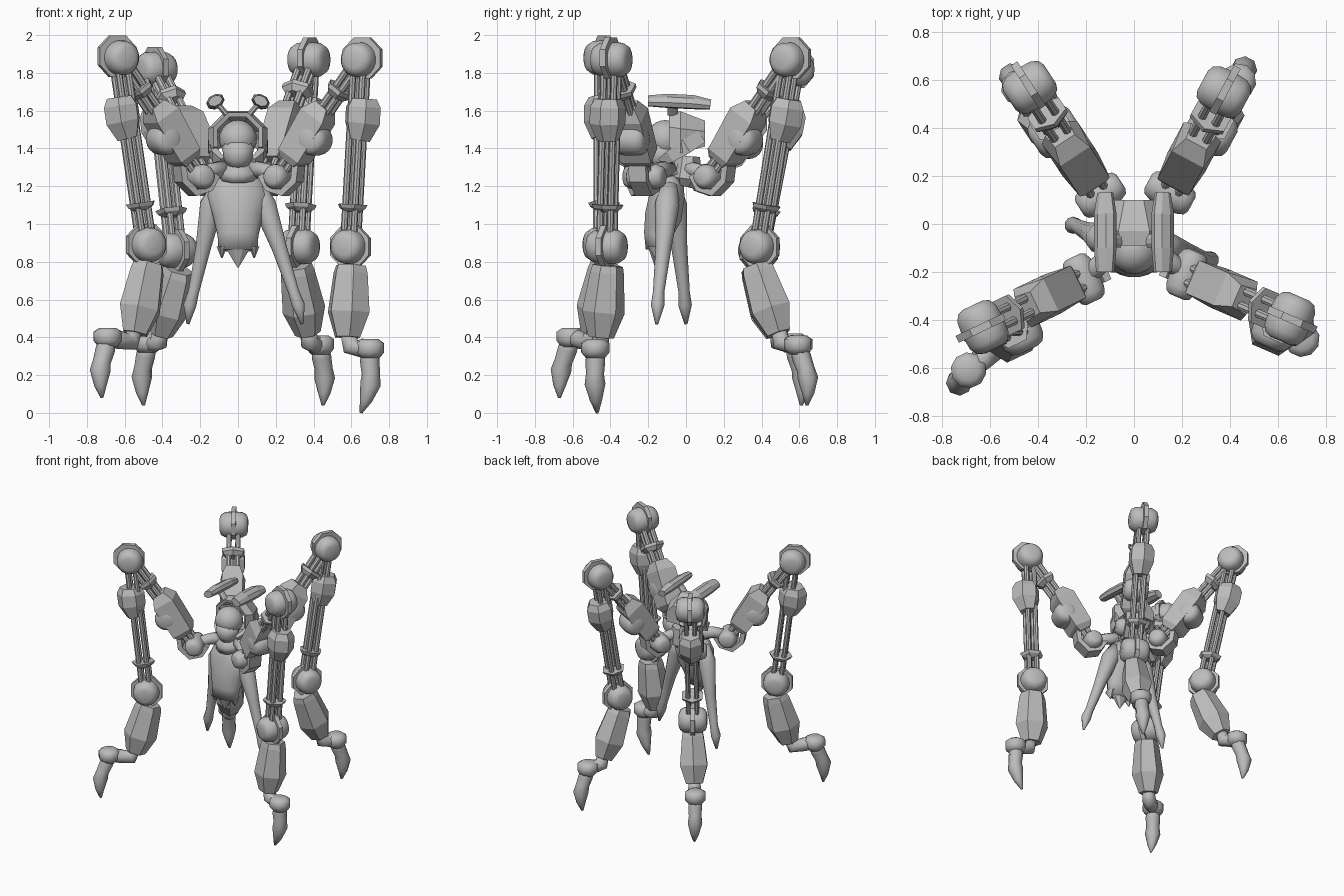
import bpy, bmesh, math
from mathutils import Vector as V

old = bpy.data.objects.get("Cube")
if old:
    bpy.data.objects.remove(old, do_unlink=True)

grey = bpy.data.materials.new("plain grey")
grey.use_nodes = True
COLOR = (0.5, 0.5, 0.5, 1)
grey.diffuse_color = COLOR
grey.node_tree.nodes["Principled BSDF"].inputs["Base Color"].default_value = COLOR


def finish(bm, name, smooth=False):
    bmesh.ops.recalc_face_normals(bm, faces=bm.faces)
    for f in bm.faces:
        f.smooth = smooth
    me = bpy.data.meshes.new(name)
    bm.to_mesh(me)
    bm.free()
    me.materials.append(grey)
    ob = bpy.data.objects.new(name, me)
    bpy.context.collection.objects.link(ob)
    return ob


def add_loft(bm, path, radii, sides, ref, taper=0.0):
    """Skin rings along a path; radii are (across, deep), ref is the across direction."""
    path = [V(p) for p in path]
    rings = []
    for i, p in enumerate(path):
        t = (path[min(i + 1, len(path) - 1)] - path[max(i - 1, 0)]).normalized()
        a = (V(ref) - t * V(ref).dot(t)).normalized()
        b = t.cross(a)
        rx, ry = radii[i] if isinstance(radii[i], tuple) else (radii[i], radii[i])
        ring = []
        for k in range(sides):
            q = 2 * math.pi * (k + 0.5) / sides
            wide = 1 + taper * math.sin(q)
            ring.append(bm.verts.new(p + a * rx * wide * math.cos(q) + b * ry * math.sin(q)))
        rings.append(ring)
    for r, s in zip(rings, rings[1:]):
        for k in range(sides):
            n = (k + 1) % sides
            bm.faces.new((r[k], r[n], s[n], s[k]))
    bm.faces.new(rings[0])
    bm.faces.new(rings[-1])


def loft(name, path, radii, sides, ref, smooth=False, taper=0.0):
    bm = bmesh.new()
    add_loft(bm, path, radii, sides, ref, taper)
    return finish(bm, name, smooth)


def ball(name, c, r):
    bm = bmesh.new()
    bmesh.ops.create_uvsphere(bm, u_segments=20, v_segments=12, radius=r)
    bmesh.ops.translate(bm, verts=bm.verts, vec=c)
    return finish(bm, name, True)


def joint(name, c, r, n, gap, ring, shift=V((0, 0, 0))):
    """Barrel of two round lobes, split by an octagonal plate."""
    half = [(1, 0.5), (0.9, 0.78), (0.62, 0.96), (0.25, 1)]
    prof = [(-u, w) for u, w in half] + half[::-1]
    loft(name + "_barrel", [c + n * u * (r + gap) for u, _ in prof],
         [r * w for _, w in prof], 20, (0, 0, 1), True)
    if ring:
        d = c + shift
        loft(name + "_plate", [d - n * 0.016, d + n * 0.016], [ring, ring], 8, (0, 0, 1))


def rods(name, a, b, n, spread, r, deep):
    bm = bmesh.new()
    m = (b - a).cross(n).normalized()
    for u in (-1, 1):
        for v in (-1, 1):
            o = n * u * spread + m * v * deep
            add_loft(bm, [a + o, b + o], [r, r], 8, n)
    finish(bm, name)


def leg(name, hip, knee, low, shin_end, ankle, tip):
    hip, knee, low, shin_end, ankle, tip = map(V, (hip, knee, low, shin_end, ankle, tip))
    out = V((knee.x - hip.x, knee.y - hip.y, 0)).normalized()
    n = V((-out.y, out.x, 0))
    up = V((0, 0, 1))
    # Hip joint and cradle beneath it
    joint(name + "_hip", hip, 0.068, n, 0.035, 0)
    loft(name + "_hip_cradle", [hip - out * 0.09 + up * 0.01, hip - out * 0.05 - up * 0.06,
         hip + out * 0.03 - up * 0.085, hip + out * 0.1 - up * 0.02, hip + out * 0.11 + up * 0.06],
         [(0.07, 0.025)] * 5, 4, n)
    # Upper arm: armoured box, side ball, rods and collar
    arm = lambda t: hip.lerp(knee, t)
    lift = (up * 0.6 - out * 0.8) * 0.02
    loft(name + "_arm_box", [arm(0.13), arm(0.18), arm(0.5) + lift, arm(0.59) + lift],
         [(0.08, 0.07), (0.115, 0.1), (0.115, 0.11), (0.075, 0.06)], 4, n, taper=-0.12)
    joint(name + "_arm_ball", arm(0.37) + out * 0.03 - up * 0.035, 0.083, n, 0.005, 0)
    rods(name + "_arm_rods", arm(0.05), arm(0.97), n, 0.032, 0.019, 0.02)
    loft(name + "_arm_collar", [arm(0.69), arm(0.73), arm(0.76)],
         [(0.06, 0.05), (0.09, 0.075), (0.09, 0.075)], 6, n)
    # Knee, long forearm rods, block and flange
    joint(name + "_knee", knee, 0.093, n, 0.008, 0.118, out * 0.01 + up * 0.008)
    fore = lambda t: knee.lerp(low, t)
    rods(name + "_fore_rods", fore(0.04), fore(0.97), n, 0.03, 0.018, 0.028)
    off = out * 0.03
    loft(name + "_fore_block", [fore(0.21) + off, fore(0.255) + off, fore(0.34) + off, fore(0.43) + off * 0.6],
         [(0.07, 0.075), (0.095, 0.1), (0.095, 0.1), (0.06, 0.06)], 6, n)
    loft(name + "_fore_flange", [fore(0.775), fore(0.795), fore(0.815)],
         [(0.085, 0.085), (0.075, 0.075), (0.045, 0.045)], 6, n)
    joint(name + "_low_joint", low, 0.093, n, 0.008, 0.12)
    # Shin armour
    lean = V((shin_end.x - low.x, shin_end.y - low.y, 0))
    top = low - up * 0.1 - lean * 0.2
    shin = lambda t: top.lerp(shin_end, t)
    loft(name + "_shin", [top, shin(0.1), shin(0.65), shin_end],
         [(0.08, 0.085), (0.088, 0.098), (0.112, 0.12), (0.068, 0.072)], 6, n)
    # Ankle tube, pad and claw
    toe = ankle - shin_end
    loft(name + "_ankle", [shin_end + up * 0.03, shin_end + toe * 0.15 - up * 0.04, shin_end + toe * 0.6 - up * 0.02, ankle],
         [0.04, 0.05, 0.05, 0.045], 10, n, True)
    loft(name + "_foot_pad", [ankle + up * 0.05, ankle + up * 0.03, ankle - up * 0.02, ankle - up * 0.05],
         [0.045, 0.075, 0.075, 0.05], 10, n, True)
    flat = V((toe.x, toe.y, 0)).normalized()
    claw = lambda t, o: ankle.lerp(tip, t) + flat * o
    loft(name + "_claw", [claw(0, 0), claw(0.2, 0.008), claw(0.4, 0.024), claw(0.55, 0.03), claw(0.8, 0.018), tip],
         [0.045, 0.052, 0.048, 0.055, 0.033, 0.008], 8, n, True)
    # Link from harness to hip
    root = V((hip.x * 0.3, -0.05 + hip.y * 0.2, 1.29))
    loft(name + "_link", [root, root.lerp(hip, 0.5) + up * 0.015, hip], [0.05, 0.04, 0.045], 10, up, True)


leg("front_right_leg", (-0.21, -0.23, 1.25), (-0.63, -0.43, 1.88), (-0.485, -0.435, 0.89),
    (-0.545, -0.49, 0.42), (-0.69, -0.61, 0.40), (-0.72, -0.67, 0.08))
leg("front_left_leg", (0.22, -0.21, 1.25), (0.65, -0.395, 1.87), (0.595, -0.42, 0.88),
    (0.58, -0.45, 0.40), (0.70, -0.48, 0.34), (0.65, -0.47, 0.0))
leg("back_left_leg", (0.15, 0.13, 1.25), (0.375, 0.55, 1.87), (0.32, 0.39, 0.88),
    (0.37, 0.49, 0.42), (0.435, 0.595, 0.36), (0.45, 0.64, 0.04))
leg("back_right_leg", (-0.14, 0.12, 1.25), (-0.435, 0.57, 1.82), (-0.33, 0.385, 0.86),
    (-0.41, 0.48, 0.42), (-0.48, 0.57, 0.37), (-0.5, 0.61, 0.04))

# Torso with pointed hem
X = (1, 0, 0)
loft("torso", [(0, -0.09, 1.27), (0, -0.09, 1.23), (0, -0.1, 1.15), (0, -0.12, 1.04), (0, -0.15, 0.94), (0, -0.16, 0.86)],
     [(0.07, 0.05), (0.13, 0.08), (0.165, 0.095), (0.135, 0.1), (0.11, 0.075), (0.105, 0.055)], 16, X, True)
for x, drop, w in ((-0.085, 0.82, 0.03), (0, 0.77, 0.075), (0.085, 0.82, 0.03)):
    loft("hem_point", [(x, -0.16, 0.88), (x, -0.16, drop)], [(w, 0.045), 0.004], 8, X)

# Hanging arms
for name, pts in (("right_arm", [(-0.09, -0.08, 1.2), (-0.14, -0.06, 1.1), (-0.185, -0.035, 0.87), (-0.235, -0.01, 0.64), (-0.255, -0.005, 0.57), (-0.265, 0, 0.47)]),
                  ("left_arm", [(0.09, -0.09, 1.2), (0.14, -0.1, 1.1), (0.22, -0.12, 0.87), (0.295, -0.145, 0.64), (0.32, -0.15, 0.57), (0.34, -0.155, 0.47)])):
    loft(name, pts, [0.05, 0.065, 0.042, 0.03, 0.036, 0.008], 10, X, True)

# Neck, collar, head
loft("neck", [(0, -0.07, 1.2), (0, -0.09, 1.4)], [0.055, 0.055], 12, X, True)
loft("collar", [(0, -0.09, 1.25), (0, -0.1, 1.28), (0, -0.1, 1.32)], [0.11, 0.1, 0.065], 12, X, True)
ball("head", (0, -0.11, 1.45), 0.1)
loft("jaw", [(0, -0.12, 1.3), (0, -0.13, 1.34), (0, -0.12, 1.42)], [0.05, 0.075, 0.09], 14, X, True)
loft("harness", [(0, -0.01, 1.2), (0, 0.0, 1.24), (0, 0.01, 1.36)], [(0.09, 0.06), (0.13, 0.09), (0.1, 0.07)], 8, X)

# Hood: open half-octagon shell, narrowing to the back
bm = bmesh.new()
rows = []
for y, z, r in ((-0.09, 1.46, 0.14), (-0.03, 1.44, 0.17), (0.10, 1.45, 0.105)):
    rows.append([bm.verts.new((r * math.cos(q), y, z + r * math.sin(q)))
                 for q in (math.pi * (k / 4 - 0.125) for k in range(6))])
for a, b in zip(rows, rows[1:]):
    for k in range(5):
        bm.faces.new((a[k], a[k + 1], b[k + 1], b[k]))
bm.faces.new(rows[-1])
hood = finish(bm, "hood")
mod = hood.modifiers.new("thickness", 'SOLIDIFY')
mod.thickness = 0.025
for s in (-1, 1):
    loft("hood_cheek", [(s * 0.1, 0.08, 1.46), (s * 0.14, 0.0, 1.41), (s * 0.12, -0.08, 1.36), (s * 0.08, -0.13, 1.33)],
         [(0.02, 0.05), (0.025, 0.055), (0.025, 0.045), (0.02, 0.03)], 4, X)
    # Tilted crest bars on short stems
    x = s * 0.12
    tilt = (1, 0, -s * 0.5)
    loft("crest_bar", [(x, -0.2, 1.652), (x, -0.1, 1.652), (x, 0.04, 1.645), (x, 0.13, 1.632)],
         [(0.04, 0.027), (0.05, 0.035), (0.05, 0.035), (0.035, 0.025)], 8, tilt)
    loft("crest_stem", [(s * 0.06, -0.07, 1.58), (x, -0.07, 1.65)], [(0.03, 0.016)] * 2, 8, (0, 1, 0))
